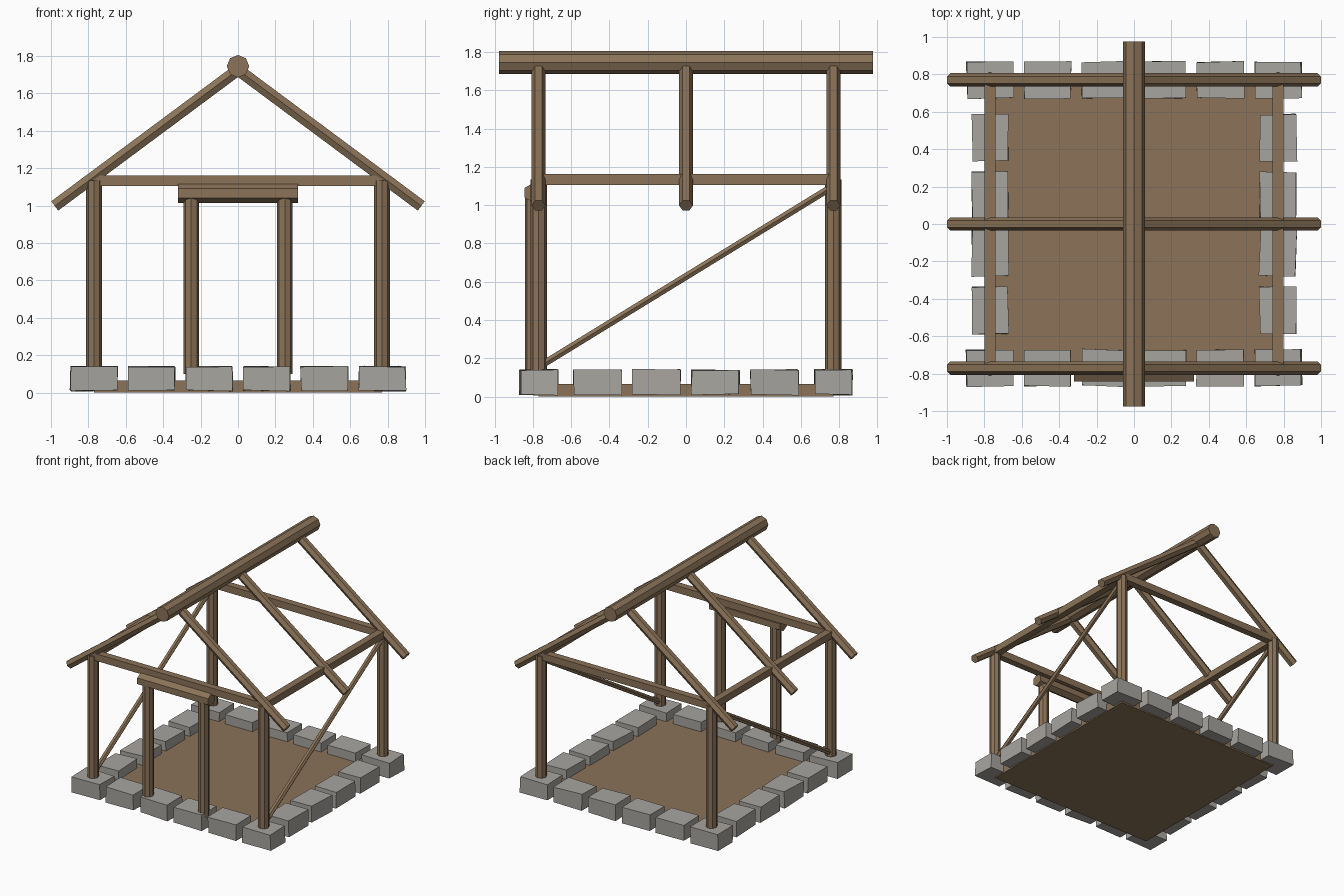
import bpy, bmesh, math, random
from mathutils import Vector, Matrix

random.seed(4)
old = bpy.data.objects.get("Cube")
if old:
    bpy.data.objects.remove(old, do_unlink=True)


def material(name, rgb):
    m = bpy.data.materials.new(name)
    m.use_nodes = True
    m.diffuse_color = (*rgb, 1)
    m.node_tree.nodes["Principled BSDF"].inputs["Base Color"].default_value = (*rgb, 1)
    return m


WOOD = material("timber brown", (0.258, 0.171, 0.098))
EARTH = material("earth brown", (0.258, 0.171, 0.098))
STONE = material("stone grey", (0.39, 0.376, 0.35))


def finish(name, bm, mat):
    bmesh.ops.recalc_face_normals(bm, faces=bm.faces)
    mesh = bpy.data.meshes.new(name)
    bm.to_mesh(mesh)
    bm.free()
    mesh.materials.append(mat)
    ob = bpy.data.objects.new(name, mesh)
    bpy.context.collection.objects.link(ob)
    return ob


def log(name, a, b, radius, sides=8, side=(1, 0, 0)):
    """Faceted log from a to b, with one ridge pointing along side."""
    a, b = Vector(a), Vector(b)
    axis = (b - a).normalized()
    u = Vector(side)
    u = (u - axis * u.dot(axis)).normalized()
    v = axis.cross(u)
    bm = bmesh.new()
    rings = []
    for p in (a, b):
        ring = []
        for i in range(sides):
            t = math.tau * i / sides
            ring.append(bm.verts.new(p + radius * (u * math.cos(t) + v * math.sin(t))))
        rings.append(ring)
        bm.faces.new(ring)
    for i in range(sides):
        j = (i + 1) % sides
        bm.faces.new((rings[0][i], rings[0][j], rings[1][j], rings[1][i]))
    return finish(name, bm, WOOD)


def block(name, centre, size, mat, turn=0.0, rough=0.0):
    """Box, optionally turned and roughly hewn."""
    bm = bmesh.new()
    bmesh.ops.create_cube(bm, size=1)
    bmesh.ops.scale(bm, vec=size, verts=bm.verts)
    for v in bm.verts:
        v.co += Vector([random.uniform(-rough, rough) for _ in range(3)])
    bmesh.ops.transform(bm, verts=bm.verts,
                        matrix=Matrix.Translation(centre) @ Matrix.Rotation(turn, 4, "Z"))
    return finish(name, bm, mat)


H = 0.77                      # half spacing of the corner posts
STEP = 2 * H / 5              # spacing of the foundation stones

# Earth floor
block("floor", (0, 0, 0.033), (2 * H, 2 * H, 0.066), EARTH)


# Foundation stones
def stone(name, x, y, w, d):
    block(name, (x, y, 0.075), (w, d, 0.13), STONE, random.uniform(-0.02, 0.02), 0.004)


for s, end in ((-1, "front"), (1, "back")):
    for i in range(6):
        stone(end + "_stone", -H + i * STEP, s * H, 0.25, 0.195)
for s, end in ((-1, "right"), (1, "left")):
    for i in range(1, 5):
        stone(end + "_stone", s * H, -H + i * STEP, 0.195, 0.25)

# Corner posts and tie beams
for s in (-1, 1):
    end = "front" if s < 0 else "back"
    side = "right" if s < 0 else "left"
    for t in (-1, 1):
        log(end + "_corner_post", (t * H, s * H, 0.1), (t * H, s * H, 1.135), 0.043)
    block(end + "_tie_beam", (0, s * H, 1.133), (2 * H, 0.057, 0.057), WOOD)
    block(side + "_wall_beam", (s * H, 0, 1.133), (0.057, 2 * H, 0.057), WOOD)
    # Diagonal wall brace, low at the front and high at the back
    log(side + "_brace", (s * H, -H, 0.155), (s * H, H, 1.1), 0.021, 6)

# Doorway
DOOR_Y = -0.8
for s in (-1, 1):
    log("door_post", (s * 0.25, DOOR_Y, 0.1), (s * 0.25, DOOR_Y, 1.04), 0.042)
log("door_lintel", (-0.32, DOOR_Y, 1.065), (0.32, DOOR_Y, 1.065), 0.05, 6, (0, 0, 1))

# Roof: ridge pole and three pairs of rafters
log("ridge_pole", (0, -0.977, 1.745), (0, 0.977, 1.745), 0.06)
for y in (-H, 0, H):
    for s in (-1, 1):
        log("rafter", (0, y, 1.726), (s * 0.98, y, 0.998), 0.036, 6, (0, 1, 0))
